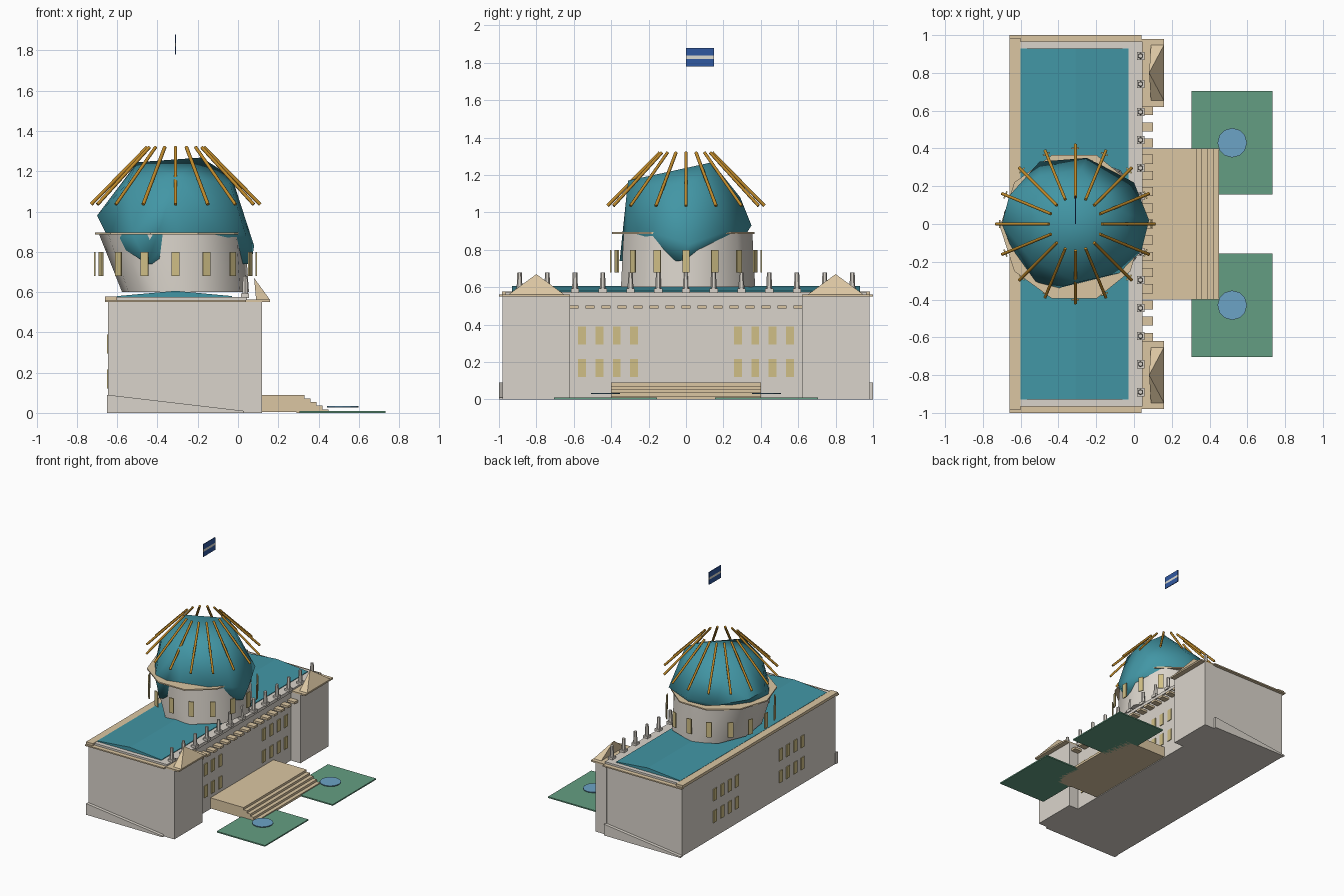
import bpy, bmesh, math
from mathutils import Matrix, Vector

if "Cube" in bpy.data.objects:
    bpy.data.objects.remove(bpy.data.objects["Cube"])


def mat(name, r, g, b):
    m = bpy.data.materials.new(name)
    lin = [(c / 255 / 12.92 if c < 10 else ((c / 255 + 0.055) / 1.055) ** 2.4) for c in (r, g, b)]
    m.diffuse_color = (*lin, 1)
    m.use_nodes = True
    m.node_tree.nodes["Principled BSDF"].inputs["Base Color"].default_value = m.diffuse_color
    return m


STONE = mat("pale_stone", 218, 212, 203)
CREAM = mat("cream_stone", 219, 198, 162)
TEAL = mat("teal_roof", 66, 150, 165)
GLASS = mat("window_yellow", 208, 191, 134)
GOLD = mat("gold", 190, 137, 42)
GRASS = mat("lawn_green", 100, 158, 130)
WATER = mat("water_blue", 108, 163, 198)
NAVY = mat("flag_blue", 48, 88, 160)
WHITE = mat("flag_white", 222, 220, 210)


def finish(name, bm, *mats, smooth=None):
    bmesh.ops.recalc_face_normals(bm, faces=bm.faces[:])
    me = bpy.data.meshes.new(name)
    bm.to_mesh(me)
    bm.free()
    for m in mats:
        me.materials.append(m)
    if smooth:
        me.shade_smooth()
        me.set_sharp_from_angle(angle=math.radians(smooth))
    ob = bpy.data.objects.new(name, me)
    bpy.context.collection.objects.link(ob)
    return ob


def add_box(bm, x0, x1, y0, y1, z0, z1, rot=None):
    c = Matrix.Translation(((x0 + x1) / 2, (y0 + y1) / 2, (z0 + z1) / 2))
    s = Matrix.Diagonal((x1 - x0, y1 - y0, z1 - z0, 1))
    m = c @ s if rot is None else rot @ c @ s
    return bmesh.ops.create_cube(bm, size=1, matrix=m)["verts"]


def boxes(name, m, *dims):
    bm = bmesh.new()
    for d in dims:
        add_box(bm, *d)
    return finish(name, bm, m)


def add_hull(bm, pts):
    vs = [bm.verts.new(p) for p in pts]
    r = bmesh.ops.convex_hull(bm, input=vs)
    junk = {e for e in r["geom_interior"] + r["geom_unused"] if isinstance(e, bmesh.types.BMVert)}
    bmesh.ops.delete(bm, geom=list(junk), context="VERTS")


def add_cone(bm, r1, r2, x, y, z0, z1, seg):
    bmesh.ops.create_cone(bm, cap_ends=True, segments=seg, radius1=r1, radius2=r2, depth=z1 - z0,
                          matrix=Matrix.Translation((x, y, (z0 + z1) / 2)))


# main walls and end pavilions
boxes("main_block", STONE, (-0.645, 0.035, -0.975, 0.975, 0, 0.55))
boxes("end_pavilions", STONE, *[(0.02, 0.12, *sorted((s * 0.62, s * 0.98)), 0, 0.55) for s in (-1, 1)])
boxes("attic", STONE, (-0.63, 0.045, -0.965, 0.965, 0.55, 0.575))

# cornices
boxes("cornice", CREAM,
      (-0.66, -0.60, -0.985, 0.985, 0.555, 0.578),
      (-0.66, 0.04, 0.965, 1.0, 0.55, 0.56), (-0.66, 0.04, -1.0, -0.965, 0.55, 0.56))
boxes("pavilion_cornices", CREAM, *[(0.04, 0.16, *sorted((s * 0.62, s * 0.98)), 0.55, 0.562) for s in (-1, 1)])
boxes("dentils", CREAM, *[(0.03, 0.10, y - 0.024, y + 0.024, 0.485, 0.503)
                          for y in [-0.6 + i * 1.2 / 14 for i in range(15)]])

# plinth wedges at both ends
bm = bmesh.new()
for s in (-1, 1):
    xa, xb = (-0.65, 0.03) if s < 0 else (0.03, -0.65)
    add_hull(bm, [(x, s * y, z) for y in (0.97, 1.0) for x, z in ((xa, 0), (xa, 0.09), (xb, 0), (xb, 0.01))])
finish("plinth", bm, STONE)

# pediments on the pavilions
bm = bmesh.new()
for s in (-1, 1):
    add_hull(bm, [(0.16, s * 0.65, 0.56), (0.16, s * 0.95, 0.56), (0.09, s * 0.65, 0.56),
                  (0.09, s * 0.95, 0.56), (0.08, s * 0.8, 0.67)])
finish("pediments", bm, CREAM)

# low gabled roof
bm = bmesh.new()
add_hull(bm, [(x, y, z) for y in (-0.93, 0.93)
              for x, z in ((-0.60, 0.565), (-0.60, 0.58), (-0.31, 0.606), (-0.03, 0.58), (-0.03, 0.565))])
finish("roof", bm, TEAL)

# roofline statues
bm = bmesh.new()
for i in range(13):
    y = -0.89 + i * 0.1483
    add_box(bm, 0.015, 0.055, y - 0.022, y + 0.022, 0.57, 0.592)
    add_cone(bm, 0.016, 0.012, 0.035, y, 0.59, 0.68, 6)
finish("roofline_statues", bm, STONE)

# wall windows, front and back, two rows
bm = bmesh.new()
for x in (0.037, -0.647):
    for s in (-1, 1):
        for y in (0.278, 0.37, 0.463, 0.556):
            for z in (0.12, 0.295):
                add_box(bm, x - 0.004, x + 0.004, s * y - 0.021, s * y + 0.021, z, z + 0.095)
finish("wall_windows", bm, GLASS)

# drum, leaning in at the lower left
CX = -0.31
bm = bmesh.new()
pts = []
for i in range(9):
    a = math.radians(i * 40 + 10)
    c, s = math.cos(a), math.sin(a)
    pts.append((CX + c * (0.385 if c < 0 else 0.35), s * 0.355, 0.885))
    pts.append((CX + c * (0.27 if c < 0 else 0.37), s * 0.37, 0.60))
add_hull(bm, pts)
finish("drum", bm, STONE, smooth=50)

# drum windows stand in a ring of sixteen
bm = bmesh.new()
for i in range(16):
    rot = Matrix.Translation((CX, 0, 0)) @ Matrix.Rotation(i * math.pi / 8, 4, "Z")
    add_box(bm, 0.397, 0.405, -0.02, 0.02, 0.68, 0.80, rot)
finish("drum_windows", bm, GLASS)

# thin ledge under the dome
bm = bmesh.new()
add_hull(bm, [(CX + math.cos(a) * (0.40 if math.cos(a) < 0 else 0.36), math.sin(a) * 0.40 - 0.015, z)
              for a in [math.radians(i * 36) for i in range(10)] for z in (0.885, 0.895)])
finish("drum_ledge", bm, CREAM)

# coarse dome
bm = bmesh.new()
add_hull(bm, [(-0.50, 0.05, 1.245), (-0.18, 0.14, 1.268), (-0.03, 0.05, 1.17), (-0.04, -0.13, 1.14),
              (-0.30, -0.31, 1.17), (-0.55, -0.18, 1.14), (-0.50, 0.25, 1.10), (-0.28, 0.29, 1.08),
              (-0.70, 0, 0.98), (-0.66, 0.15, 0.95), (-0.50, 0.33, 0.93), (-0.25, 0.35, 0.93),
              (0.0, 0.22, 0.90), (0.08, 0.02, 0.83), (0.04, -0.14, 0.88), (-0.08, -0.26, 0.90),
              (-0.30, -0.315, 0.89), (-0.52, -0.31, 0.88), (-0.64, -0.15, 0.86), (-0.61, 0, 0.84),
              (-0.45, -0.355, 0.74), (0.065, -0.03, 0.74), (-0.25, 0.3, 0.85)])
finish("dome", bm, TEAL, smooth=60)

# sixteen gold ribs leaning over the dome
bm = bmesh.new()
for i in range(16):
    a = i * math.pi / 8
    d = Vector((math.cos(a), math.sin(a), 0))
    p, q = Vector((CX, 0, 1.035)) + d * 0.42, Vector((CX, 0, 1.32)) + d * 0.14
    m = Matrix.Translation((p + q) / 2) @ (q - p).to_track_quat("Z", "Y").to_matrix().to_4x4()
    bmesh.ops.create_cone(bm, cap_ends=True, segments=6, radius1=0.009, radius2=0.009,
                          depth=(q - p).length, matrix=m)
finish("dome_ribs", bm, GOLD, smooth=65)

# entrance terrace and steps
boxes("terrace", CREAM, (0.035, 0.30, -0.40, 0.40, 0.005, 0.09))
boxes("steps", CREAM, *[(0.29, 0.33 + i * 0.03, -0.40, 0.40, 0.072 - i * 0.018, 0.09 - i * 0.018)
                        for i in range(5)])

# lawns and round pools
boxes("lawns", GRASS, *[(0.305, 0.733, *sorted((s * 0.155, s * 0.705)), 0, 0.01) for s in (-1, 1)])
bm = bmesh.new()
for s in (-1, 1):
    add_cone(bm, 0.078, 0.078, 0.52, s * 0.43, 0.028, 0.034, 12)
finish("pools", bm, WATER)

# striped flag
bm = bmesh.new()
for z0, z1 in ((1.78, 1.82), (1.82, 1.838), (1.838, 1.88)):
    add_box(bm, CX - 0.003, CX + 0.003, 0, 0.15, z0, z1)
for f in bm.faces:
    f.material_index = int(1.815 < f.calc_center_median().z < 1.8385 and abs(f.normal.z) < 0.5)
finish("flag", bm, NAVY, WHITE)
